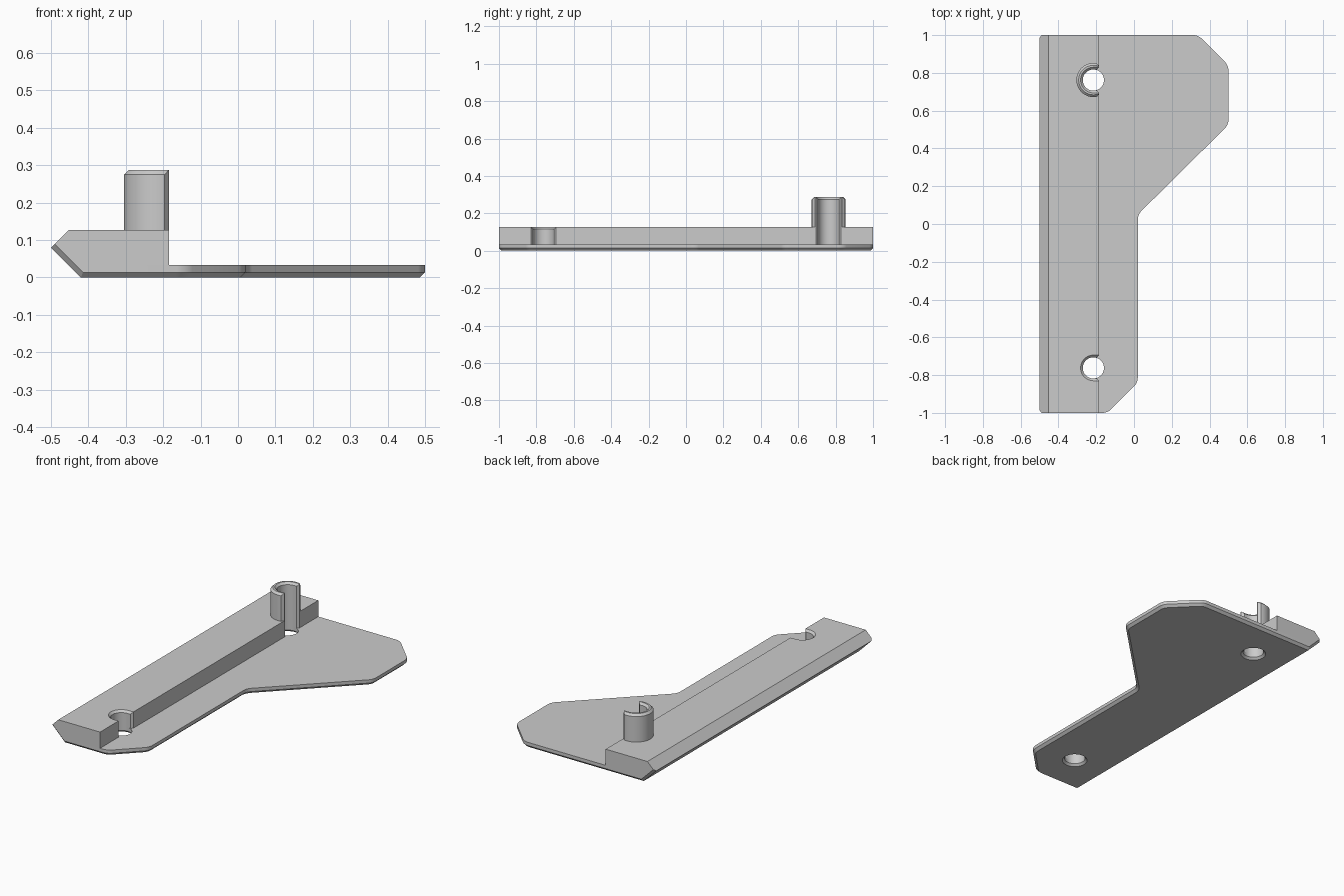
import bpy
import bmesh
from math import cos, sin, pi, radians

if "Cube" in bpy.data.objects:
    bpy.data.objects.remove(bpy.data.objects["Cube"])

PLATE, TOP, PIN_TOP = 0.033, 0.127, 0.287   # heights
HX, HY = -0.215, 0.762                      # hole centres
STEP = -0.185                               # inner face of the rail
R, C = 0.056, 0.012                         # hole radius, small chamfer
EDGE = 0.014                                # chamfer below the plate

grey = bpy.data.materials.new("light grey")
grey.use_nodes = True
colour = (0.6, 0.6, 0.6, 1)
grey.diffuse_color = colour
grey.node_tree.nodes["Principled BSDF"].inputs["Base Color"].default_value = colour


def finish(bm, name):
    bmesh.ops.recalc_face_normals(bm, faces=bm.faces)
    mesh = bpy.data.meshes.new(name)
    bm.to_mesh(mesh)
    bm.free()
    mesh.materials.append(grey)
    ob = bpy.data.objects.new(name, mesh)
    bpy.context.collection.objects.link(ob)
    return ob


def loft(loops):
    """Solid through a stack of closed point loops."""
    bm = bmesh.new()
    rings = [[bm.verts.new(p) for p in loop] for loop in loops]
    n = len(rings[0])
    for a, b in zip(rings, rings[1:]):
        for i in range(n):
            j = (i + 1) % n
            bm.faces.new((a[i], a[j], b[j], b[i]))
    bm.faces.new(rings[0][::-1])
    bm.faces.new(rings[-1])
    bmesh.ops.recalc_face_normals(bm, faces=bm.faces)
    return bm


def chamfer(bm, size, test):
    edges = [e for e in bm.edges if test(*[v.co for v in e.verts])]
    bmesh.ops.bevel(bm, geom=edges, offset=size, segments=1, affect='EDGES')


def cut(ob, loops):
    """Subtract a lofted solid from an object."""
    cutter = finish(loft(loops), "cutter")
    cutter.hide_render = True
    mod = ob.modifiers.new("cut", 'BOOLEAN')
    mod.operation, mod.solver, mod.object = 'DIFFERENCE', 'EXACT', cutter
    bpy.context.view_layer.update()
    deps = bpy.context.evaluated_depsgraph_get()
    mesh = bpy.data.meshes.new_from_object(ob.evaluated_get(deps))
    ob.modifiers.clear()
    ob.data = mesh
    bpy.data.objects.remove(cutter)


def arc(r, y, z, start, end, steps):
    turns = [start + (end - start) * i / steps for i in range(steps + 1)]
    return [(HX + r * cos(t), y + r * sin(t), z) for t in turns]


# Base plate: outline with rounded corners on the free side
outline = [(-0.453, 1), (-0.453, -1), (-0.14, -1), (0.02, -0.84),
           (0.02, 0.05), (0.5, 0.525), (0.5, 0.84), (0.34, 1)]
bm = bmesh.new()
bm.faces.new([bm.verts.new((x, y, 0)) for x, y in outline])
corners = [v for v in bm.verts if v.co.x > -0.4]
bmesh.ops.bevel(bm, geom=corners, offset=0.025, segments=5, profile=0.5, affect='VERTICES')
bm.faces.ensure_lookup_table()
rim = [v.co.copy() for v in bm.faces[0].verts]
bm.free()
bm = loft([[(-0.42 if p.x < -0.4 else p.x, p.y, 0) for p in rim],
           [(p.x, p.y, PLATE) for p in rim]])


def under_edge(a, b):
    if a.x < -0.4 and b.x < -0.4:
        return abs(a.y - b.y) < 0.01            # sloping end edges
    return max(a.z, b.z) < 0.001                # bottom rim


chamfer(bm, EDGE, under_edge)
plate = finish(bm, "base_plate")

# Rail: pointed profile along the straight side
profile = [(-0.453, PLATE), (-0.5, 0.08), (-0.453, TOP), (STEP, TOP), (STEP, PLATE)]
bm = loft([[(x, y, z) for x, z in profile] for y in (-1, 1)])
chamfer(bm, EDGE, lambda a, b: abs(a.y - b.y) < 0.01
        and max(a.x, b.x) < -0.4 and min(a.z, b.z) < 0.05)
rail = finish(bm, "edge_rail")

# Upright pin: round, chamfered at the top and beside its flat side
rings = []
for z, r, start, half in ((TOP, 0.09, 1.36, 0.073), (PIN_TOP - C, 0.09, 1.36, 0.073),
                          (PIN_TOP, 0.078, 1.18, 0.0715)):
    rings.append(arc(r, HY, z, start, 2 * pi - start, 40)
                 + [(STEP, HY - half, z), (STEP, HY + half, z)])
pin = finish(loft(rings), "pin")


def slot(y, top):
    """Open slot with a flared mouth and a chamfered top."""
    loops = []
    for z, r in ((0, R), (top - C, R), (top + C, R + 2 * C)):
        mouth = STEP - C + r - R
        far, wide = STEP + 3 * C, R + 4 * C
        loops.append(arc(r, y, z, pi / 2, 3 * pi / 2, 24)
                     + [(mouth, y - r, z), (far, y - wide, z),
                        (far, y + wide, z), (mouth, y + r, z)])
    return loops


# Slots in the rail and pin, countersunk holes in the plate
cut(rail, slot(-HY, TOP))
cut(rail, slot(HY, PIN_TOP))
cut(pin, slot(HY, PIN_TOP))
for y in (-HY, HY):
    cut(plate, [arc(r, y, z, 0, 2 * pi * 47 / 48, 47)
                for z, r in ((-C, R + 2 * C), (C, R), (0.1, R))])

# Smooth curved walls, crisp chamfers
for ob in (plate, rail, pin):
    bpy.ops.object.select_all(action='DESELECT')
    ob.select_set(True)
    bpy.context.view_layer.objects.active = ob
    bpy.ops.object.shade_smooth_by_angle(angle=radians(25))
